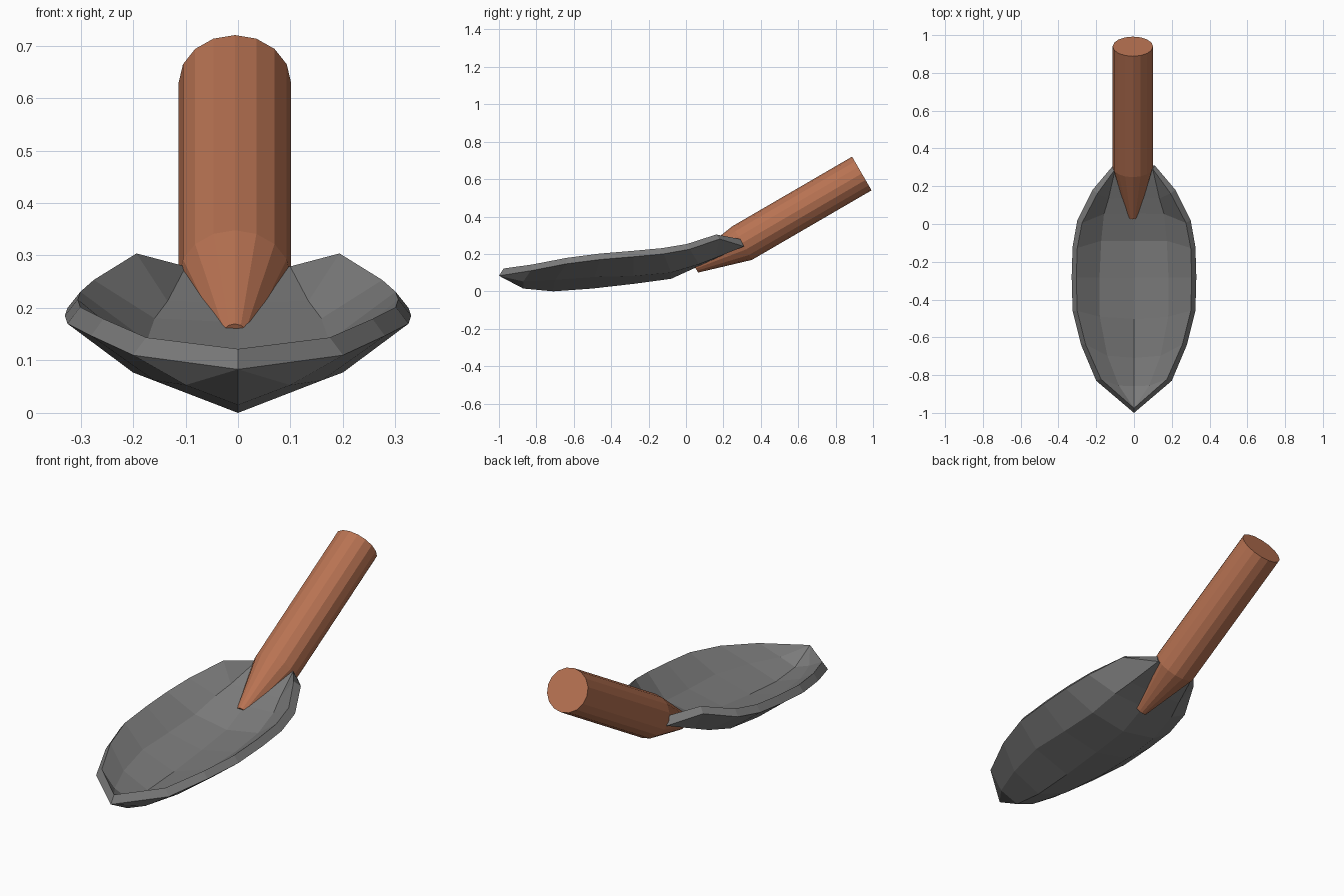
import bpy, bmesh, math
from mathutils import Vector

if "Cube" in bpy.data.objects:
    bpy.data.objects.remove(bpy.data.objects["Cube"])


def material(name, rgb):
    m = bpy.data.materials.new(name)
    m.diffuse_color = (*rgb, 1)
    m.use_nodes = True
    m.node_tree.nodes["Principled BSDF"].inputs["Base Color"].default_value = m.diffuse_color
    return m


def make(name, bm, mat):
    me = bpy.data.meshes.new(name)
    bm.to_mesh(me)
    bm.free()
    ob = bpy.data.objects.new(name, me)
    bpy.context.collection.objects.link(ob)
    me.materials.append(mat)
    return ob


steel = material("grey steel", (0.20, 0.20, 0.20))
wood = material("red brown wood", (0.48, 0.17, 0.085))

# Scoop blade: half sections from tip to back: rim, belly corner, keel (y, z)
sections = [
    ((0, -1.0, .083), (0, -1.0, .083), (-1.0, .083)),
    ((.20, -.83, .11), (.10, -.87, .053), (-.87, .015)),
    ((.28, -.64, .147), (.16, -.70, .062), (-.71, .0)),
    ((.325, -.46, .17), (.20, -.49, .077), (-.50, .015)),
    ((.33, -.28, .185), (.20, -.28, .082), (-.28, .04)),
    ((.325, -.12, .20), (.19, -.08, .10), (-.08, .067)),
    ((.30, .02, .225), (.175, .07, .145), (.07, .135)),
    ((.22, .18, .28), (.15, .155, .178), (.155, .172)),
    ((.11, .31, .24), (.11, .31, .24), (.30, .238)),
]
bm = bmesh.new()
rows = []
for rim, belly, (ky, kz) in sections:
    pts = [(-rim[0], *rim[1:]), (-belly[0], *belly[1:]), (0, ky, kz), belly, rim]
    rows.append([bm.verts.new(p) for p in pts])
for a, b in zip(rows, rows[1:]):
    for j in range(4):
        bm.faces.new((b[j], b[j + 1], a[j + 1], a[j]))
bmesh.ops.remove_doubles(bm, verts=bm.verts[:], dist=1e-4)
blade = make("scoop_blade", bm, steel)
thick = blade.modifiers.new("thickness", 'SOLIDIFY')
thick.thickness = 0.04
thick.offset = -1
thick.use_even_offset = True

# Handle: 16-sided rod, tapering to a point driven into the blade
axis = Vector((0, math.cos(math.pi / 6), math.sin(math.pi / 6)))
up = Vector((0, -axis.z, axis.y))
side = Vector((1, 0, 0))
rings = [((.94, .63), .107, .104), ((.30, .258), .107, .104), ((.045, .135), .03, .04)]
bm = bmesh.new()
loops = []
for (y, z), rx, rz in rings:
    c = Vector((-.006, y, z))
    loops.append([bm.verts.new(c + side * rx * math.sin(k * math.tau / 16)
                               + up * rz * math.cos(k * math.tau / 16)) for k in range(16)])
for a, b in zip(loops, loops[1:]):
    for k in range(16):
        bm.faces.new((a[k], a[k - 1], b[k - 1], b[k]))
bm.faces.new(loops[0])
bm.faces.new(loops[-1])
bmesh.ops.recalc_face_normals(bm, faces=bm.faces[:])
make("handle", bm, wood)
